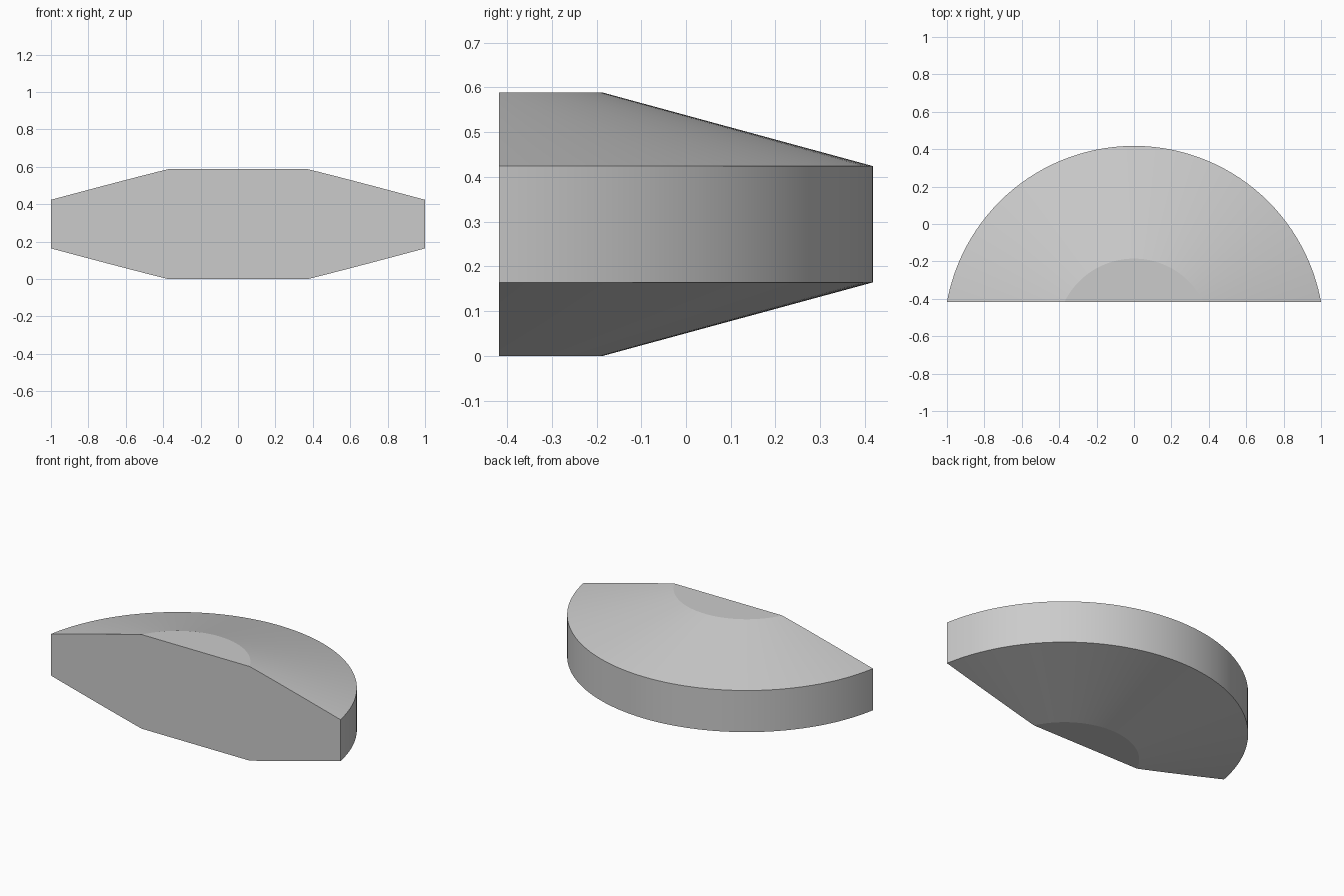
import bpy
import bmesh
import math
from mathutils import Vector

cube = bpy.data.objects.get("Cube")
if cube:
    bpy.data.objects.remove(cube, do_unlink=True)

# Main dimensions: a bevelled disc cut by a flat front plane
HEIGHT = 0.588
RIM_LOW, RIM_HIGH = 0.164, 0.424
RADIUS, CAP_RADIUS = 1.0165, 0.414
FRONT_Y, BACK_Y = -0.4175, 0.4175
SEGMENTS = 128
AXIS_Y = BACK_Y - RADIUS

# Single grey material
grey = bpy.data.materials.new("plain grey")
grey.use_nodes = True
colour = (0.6, 0.6, 0.6, 1)
grey.diffuse_color = colour
grey.node_tree.nodes["Principled BSDF"].inputs["Base Color"].default_value = colour

# Revolve the bevelled profile around the disc axis
profile = [(0, 0), (CAP_RADIUS, 0), (RADIUS, RIM_LOW),
           (RADIUS, RIM_HIGH), (CAP_RADIUS, HEIGHT), (0, HEIGHT)]
bm = bmesh.new()
points = [bm.verts.new((0, AXIS_Y + r, z)) for r, z in profile]
edges = [bm.edges.new(pair) for pair in zip(points, points[1:])]
bmesh.ops.spin(bm, geom=points + edges, cent=(0, AXIS_Y, 0), axis=(0, 0, 1),
               angle=math.tau, steps=SEGMENTS)
bmesh.ops.remove_doubles(bm, verts=bm.verts, dist=0.0001)

# Slice off the front and close the flat face
cut = bmesh.ops.bisect_plane(bm, geom=bm.verts[:] + bm.edges[:] + bm.faces[:],
                             plane_co=Vector((0, FRONT_Y, 0)),
                             plane_no=Vector((0, -1, 0)), clear_outer=True)
rim = [e for e in cut["geom_cut"] if isinstance(e, bmesh.types.BMEdge)]
bmesh.ops.contextual_create(bm, geom=rim)
bmesh.ops.recalc_face_normals(bm, faces=bm.faces)

mesh = bpy.data.meshes.new("half_disc_body")
bm.to_mesh(mesh)
bm.free()
mesh.materials.append(grey)
body = bpy.data.objects.new("half_disc_body", mesh)
bpy.context.collection.objects.link(body)

# Smooth round surfaces, crisp bevel edges
bpy.ops.object.select_all(action="DESELECT")
body.select_set(True)
bpy.context.view_layer.objects.active = body
bpy.ops.object.shade_smooth_by_angle(angle=math.radians(10))
